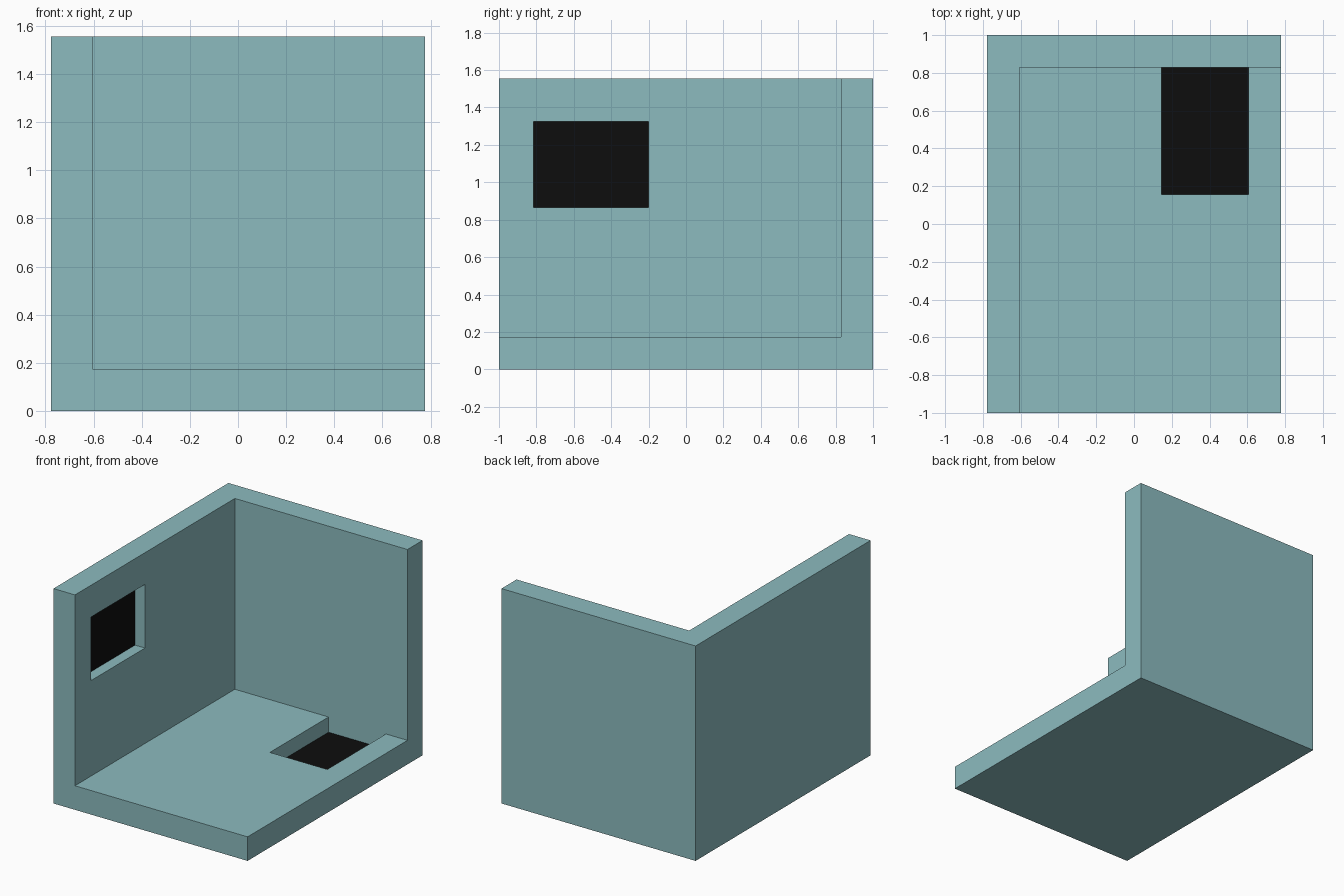
import bpy, bmesh
from mathutils import Vector

cube = bpy.data.objects.get("Cube")
if cube:
    bpy.data.objects.remove(cube, do_unlink=True)


def material(name, rgb):
    m = bpy.data.materials.new(name)
    m.use_nodes = True
    m.diffuse_color = (*rgb, 1)
    m.node_tree.nodes["Principled BSDF"].inputs["Base Color"].default_value = (*rgb, 1)
    return m


def box(name, lo, hi):
    """Axis-aligned box between two opposite corners."""
    lo, hi = Vector(lo), Vector(hi)
    bm = bmesh.new()
    bmesh.ops.create_cube(bm, size=1)
    for v in bm.verts:
        v.co = [(a + b) / 2 + c * (b - a) for a, b, c in zip(lo, hi, v.co)]
    me = bpy.data.meshes.new(name)
    bm.to_mesh(me)
    bm.free()
    ob = bpy.data.objects.new(name, me)
    bpy.context.collection.objects.link(ob)
    return ob


def carve(target, cutter):
    """Subtract the cutter from the target, then delete the cutter."""
    cutter.hide_render = True
    mod = target.modifiers.new("carve", 'BOOLEAN')
    mod.operation, mod.solver, mod.object = 'DIFFERENCE', 'EXACT', cutter
    bpy.context.view_layer.objects.active = target
    bpy.ops.object.modifier_apply(modifier=mod.name)
    bpy.data.objects.remove(cutter, do_unlink=True)


HX, HY, H = 0.777, 1.0, 1.555        # half width, half depth, height
WALL_X, WALL_Y, FLOOR = -0.605, 0.828, 0.174   # inner surfaces
WINDOW_X, PIT_Z = -0.684, 0.064      # bottoms of the two recesses

# Room corner: floor, side wall and back wall in one solid
room = box("room_corner", (-HX, -HY, 0), (HX, HY, H))
carve(room, box("room_space", (WALL_X, -2, FLOOR), (2, WALL_Y, 3)))
# Window recess in the side wall and sunken pit in the floor
carve(room, box("window_space", (WINDOW_X, -0.815, 0.865), (0, -0.2, 1.325)))
carve(room, box("pit_space", (0.145, 0.157, PIT_Z), (0.605, WALL_Y, 0.6)))

# Dark recess bottoms, everything else blue-green
room.data.materials.clear()
room.data.materials.append(material("blue_green", (0.262, 0.497, 0.521)))
room.data.materials.append(material("black", (0.004, 0.004, 0.004)))
for p in room.data.polygons:
    dark = abs(p.center.x - WINDOW_X) < 1e-3 and p.normal.x > 0.9
    dark = dark or (abs(p.center.z - PIT_Z) < 1e-3 and p.normal.z > 0.9)
    p.material_index = int(dark)
    p.use_smooth = False
